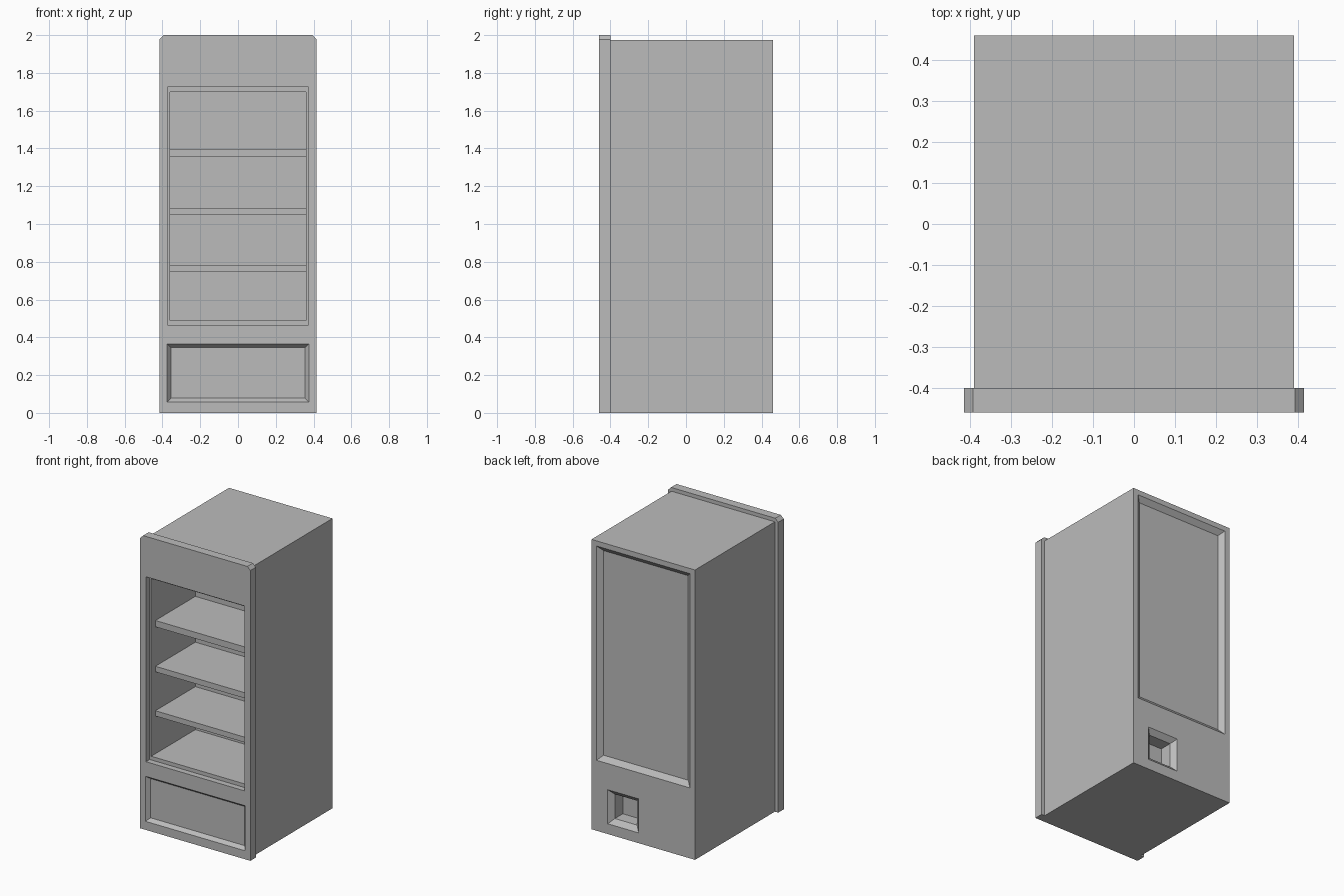
import bpy
import bmesh

cube = bpy.data.objects.get("Cube")
if cube:
    bpy.data.objects.remove(cube, do_unlink=True)

grey = bpy.data.materials.new("light_grey")
grey.use_nodes = True
colour = (0.5, 0.5, 0.5, 1)
grey.diffuse_color = colour
grey.node_tree.nodes["Principled BSDF"].inputs["Base Color"].default_value = colour


def loft(name, sections):
    """Skin a solid through (y, outline) sections, outlines being (x, z) loops."""
    bm = bmesh.new()
    rings = [[bm.verts.new((x, y, z)) for x, z in outline] for y, outline in sections]
    count = len(rings[0])
    for a, b in zip(rings, rings[1:]):
        for i in range(count):
            j = (i + 1) % count
            bm.faces.new((a[i], a[j], b[j], b[i]))
    bm.faces.new(rings[0])
    bm.faces.new(rings[-1])
    bmesh.ops.recalc_face_normals(bm, faces=bm.faces)
    mesh = bpy.data.meshes.new(name)
    bm.to_mesh(mesh)
    bm.free()
    mesh.materials.append(grey)
    obj = bpy.data.objects.new(name, mesh)
    bpy.context.collection.objects.link(obj)
    return obj


def rect(x0, x1, z0, z1, inset=0):
    x0, x1, z0, z1 = x0 + inset, x1 - inset, z0 + inset, z1 - inset
    return [(x0, z0), (x1, z0), (x1, z1), (x0, z1)]


def cut(target, cutter):
    mod = target.modifiers.new(cutter.name, "BOOLEAN")
    mod.operation = "DIFFERENCE"
    mod.solver = "EXACT"
    mod.object = cutter


FRONT, JOINT, BACK = -0.46, -0.40, 0.46
W, H = 0.39, 1.975

# Cabinet box and wider front panel with clipped top corners
cabinet = loft("cabinet", [(JOINT, rect(-W, W, 0, H)), (BACK, rect(-W, W, 0, H))])
P, CLIP = 0.415, 0.022
panel_outline = [(-P, 0), (P, 0), (P, 2 - CLIP), (P - CLIP, 2), (CLIP - P, 2), (-P, 2 - CLIP)]
front_panel = loft("front_panel", [(FRONT, panel_outline), (JOINT, panel_outline)])

# Display opening: shallow door rebate, then the deep compartment
CAVITY_BACK = 0.055
rebate = rect(-0.372, 0.372, 0.465, 1.725)
inner = rect(-0.36, 0.36, 0.49, 1.70)
opening = loft("opening_cutter", [(FRONT - 0.1, rebate), (FRONT + 0.04, rebate),
                                  (FRONT + 0.04, inner), (CAVITY_BACK, inner)])

# Bevelled recess in the lower front
kick = (-0.375, 0.375, 0.058, 0.365)
kick_recess = loft("lower_recess_cutter", [(FRONT - 0.1, rect(*kick)), (FRONT, rect(*kick)),
                                           (FRONT + 0.025, rect(*kick, 0.02))])

# Bevelled recess in the back
rear = (-0.352, 0.352, 0.48, 1.94)
rear_recess = loft("rear_recess_cutter", [(BACK + 0.1, rect(*rear)), (BACK, rect(*rear)),
                                          (BACK - 0.028, rect(*rear, 0.033))])

# Small rear socket: bevelled rim and a deeper pocket
socket = (0.035, 0.268, 0.07, 0.302)
rear_socket = loft("rear_socket_cutter", [(BACK + 0.1, rect(*socket)), (BACK, rect(*socket)),
                                          (BACK - 0.03, rect(*socket, 0.033)),
                                          (BACK - 0.115, rect(*socket, 0.033))])

cut(front_panel, opening)
cut(front_panel, kick_recess)
cut(cabinet, opening)
cut(cabinet, rear_recess)
cut(cabinet, rear_socket)

# Bake the cuts and drop the cutters
bpy.context.view_layer.update()
depsgraph = bpy.context.evaluated_depsgraph_get()
baked = [(o, bpy.data.meshes.new_from_object(o.evaluated_get(depsgraph)))
         for o in (cabinet, front_panel)]
for obj, mesh in baked:
    obj.modifiers.clear()
    obj.data = mesh
for cutter in (opening, kick_recess, rear_recess, rear_socket):
    bpy.data.objects.remove(cutter, do_unlink=True)

# Shelves spanning the compartment
for i, (bottom, top) in enumerate([(0.747, 0.783), (1.048, 1.086), (1.355, 1.398)]):
    shelf = rect(-0.36, 0.36, bottom, top)
    loft(f"shelf_{i + 1}", [(-0.375, shelf), (CAVITY_BACK, shelf)])
